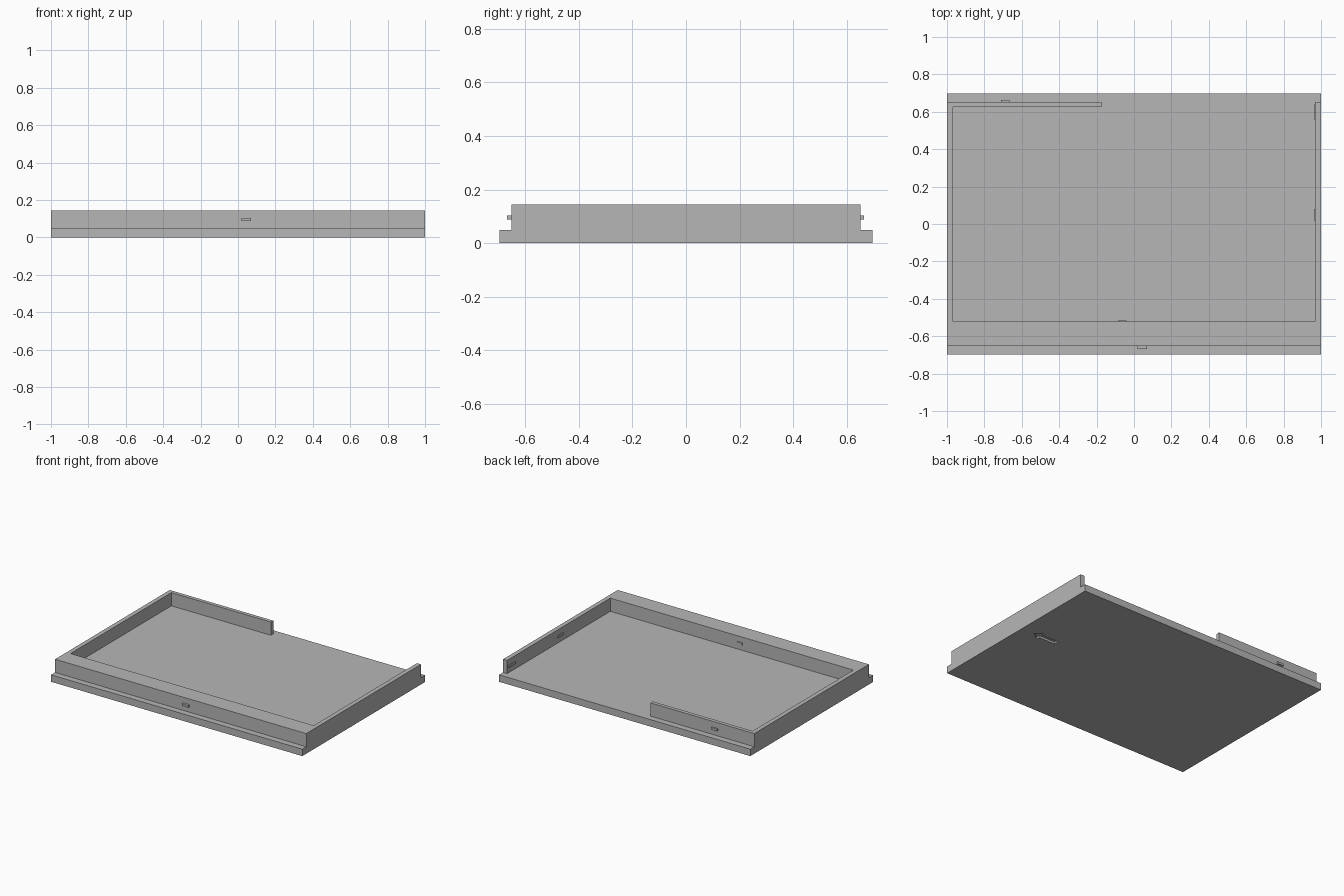
import bpy, bmesh

if "Cube" in bpy.data.objects:
    bpy.data.objects.remove(bpy.data.objects["Cube"], do_unlink=True)

grey = bpy.data.materials.new("plain grey")
grey.use_nodes = True
grey.diffuse_color = (0.47, 0.47, 0.47, 1)
grey.node_tree.nodes["Principled BSDF"].inputs["Base Color"].default_value = grey.diffuse_color


def extrude_plan(name, plan, z0, z1):
    """Raise a flat outline from z0 to z1."""
    bm = bmesh.new()
    face = bm.faces.new([bm.verts.new((x, y, z0)) for x, y in plan])
    up = bmesh.ops.extrude_face_region(bm, geom=[face])["geom"]
    bmesh.ops.translate(bm, vec=(0, 0, z1 - z0),
                        verts=[v for v in up if isinstance(v, bmesh.types.BMVert)])
    bmesh.ops.recalc_face_normals(bm, faces=bm.faces)
    mesh = bpy.data.meshes.new(name)
    bm.to_mesh(mesh)
    bm.free()
    mesh.materials.append(grey)
    obj = bpy.data.objects.new(name, mesh)
    bpy.context.collection.objects.link(obj)
    return obj


def block(name, x0, x1, y0, y1, z0, z1):
    return extrude_plan(name, [(x0, y0), (x1, y0), (x1, y1), (x0, y1)], z0, z1)


FLOOR, TOP = 0.05, 0.145

# Base plate with an arrow engraved underneath
base = block("base_plate", -1, 1, -0.697, 0.697, 0, FLOOR)
half = [(0.71, 0.018), (0.84, 0.018), (0.84, 0.042)]
arrow = [(x, 0.06 - w) for x, w in half] + [(0.90, 0.06)] + [(x, 0.06 + w) for x, w in reversed(half)]
cutter = extrude_plan("arrow_cutter", arrow, -0.02, 0.015)
cutter.hide_render = True
cut = base.modifiers.new("arrow", "BOOLEAN")
cut.operation = "DIFFERENCE"
cut.solver = "EXACT"
cut.object = cutter
bpy.context.view_layer.objects.active = base
bpy.ops.object.modifier_apply(modifier=cut.name)
bpy.data.objects.remove(cutter, do_unlink=True)

# Surrounding wall: thick front, thin sides, short return at the back
W, Y, IN, BACK = 1, 0.652, 0.968, 0.625
extrude_plan("surrounding_wall", [
    (-W, -Y), (W, -Y), (W, Y), (IN, Y), (IN, -0.522), (-IN, -0.522),
    (-IN, BACK), (-0.175, BACK), (-0.175, Y), (-W, Y)], FLOOR, TOP)

# Snap clips outside the front and back walls
CLIP = (0.088, 0.104)
block("front_clip", 0.02, 0.07, -0.668, -Y, *CLIP)
block("back_clip", -0.71, -0.665, Y, 0.664, *CLIP)

# Small catches inside the walls
block("front_inner_catch", -0.085, -0.04, -0.522, -0.516, *CLIP)
block("side_inner_catch", 0.962, IN, 0.02, 0.08, *CLIP)
block("side_rear_catch", 0.962, IN, 0.56, 0.64, *CLIP)
